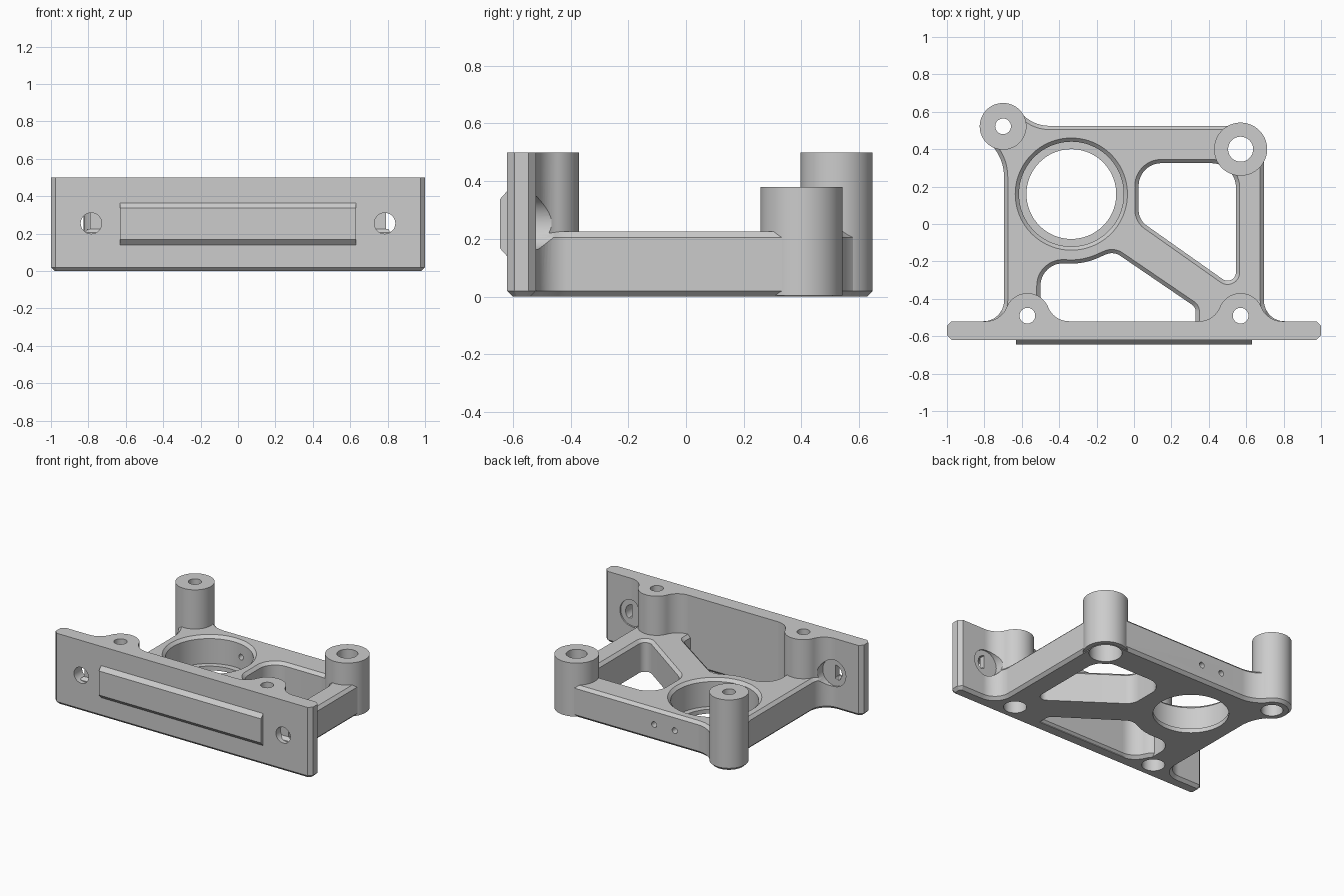
import bpy, bmesh, math
from mathutils import Vector, Matrix

cube = bpy.data.objects.get("Cube")
if cube:
    bpy.data.objects.remove(cube, do_unlink=True)

GREY = (0.604, 0.604, 0.604, 1)
grey = bpy.data.materials.new("machined grey")
grey.use_nodes = True
grey.diffuse_color = GREY
grey.node_tree.nodes["Principled BSDF"].inputs["Base Color"].default_value = GREY

ALONG_X = Matrix(((0, 0, 1, 0), (1, 0, 0, 0), (0, 1, 0, 0), (0, 0, 0, 1)))
ALONG_Y = Matrix.Rotation(math.pi / 2, 4, 'X')   # a level of -y


def circle(x, y, r, n=64):
    return [Vector((x + r * math.cos(a), y + r * math.sin(a)))
            for a in (2 * math.pi * i / n for i in range(n))]


def rounded(corners, steps=14):
    """Outline from (x, y, radius) corners."""
    out = []
    for i, (x, y, r) in enumerate(corners):
        p = Vector((x, y))
        if r == 0:
            out.append(p)
            continue
        u = (Vector(corners[i - 1][:2]) - p).normalized()
        v = (Vector(corners[(i + 1) % len(corners)][:2]) - p).normalized()
        half = u.angle(v) / 2
        t = r / math.tan(half)
        c = p + (u + v).normalized() * r / math.sin(half)
        a, b = p + u * t - c, p + v * t - c
        for k in range(steps + 1):
            out.append(c + a.lerp(b, k / steps).normalized() * r)
    return out


def inset(pts, d):
    out = []
    for i, p in enumerate(pts):
        e1 = (p - pts[i - 1]).normalized()
        e2 = (pts[(i + 1) % len(pts)] - p).normalized()
        n1, n2 = Vector((-e1.y, e1.x)), Vector((-e2.y, e2.x))
        out.append(p + (n1 + n2) * d / max(1 + n1.dot(n2), 0.5))
    return out


def prism(name, pts, levels, turn=None):
    """Solid through (height, inset) levels of one outline."""
    area = sum(pts[i - 1].x * p.y - pts[i - 1].y * p.x for i, p in enumerate(pts))
    if area < 0:
        pts = pts[::-1]
    bm = bmesh.new()
    rings = [[bm.verts.new((p.x, p.y, z)) for p in inset(pts, d)] for z, d in levels]
    n = len(pts)
    for lo, hi in zip(rings, rings[1:]):
        for i in range(n):
            j = (i + 1) % n
            bm.faces.new((lo[i], lo[j], hi[j], hi[i]))
    bm.faces.new(rings[0][::-1])
    bm.faces.new(rings[-1])
    if turn:
        bm.transform(turn)
    mesh = bpy.data.meshes.new(name)
    bm.to_mesh(mesh)
    bm.free()
    mesh.materials.append(grey)
    ob = bpy.data.objects.new(name, mesh)
    bpy.context.collection.objects.link(ob)
    return ob


def volume(mesh):
    bm = bmesh.new()
    bm.from_mesh(mesh)
    v = bm.calc_volume()
    bm.free()
    return v


def cut(ob, cutters):
    """Subtract each cutter, keeping the first solver result that is sound."""
    bpy.context.view_layer.objects.active = ob
    for c in cutters:
        before, start = ob.data.copy(), volume(ob.data)
        for solver in ('EXACT', 'MANIFOLD', 'FLOAT'):
            mod = ob.modifiers.new("cut", 'BOOLEAN')
            mod.operation, mod.solver, mod.object = 'DIFFERENCE', solver, c
            bpy.ops.object.modifier_apply(modifier=mod.name)
            if 0.5 * start < volume(ob.data) < start - 1e-7:
                break
            ob.data = before.copy()


C = 0.02                      # chamfer size
FRAME_TOP, TOP = 0.225, 0.5
BACK = -0.52                  # back face of the plate
TALL, SHORT = (-0.7, 0.522), (0.57, 0.4)

# Base frame outline with fillets into the posts and plate
outline = rounded([
    (-0.82, -0.59, 0), (-0.82, BACK, 0), (-0.695, BACK, 0.11),
    (-0.695, 0.36, 0.25), (-0.79, 0.45, 0), (-0.775, 0.595, 0), (-0.62, 0.615, 0),
    (-0.55, 0.525, 0.2), (0.695, 0.525, 0.12), (0.695, BACK, 0.11),
    (0.82, BACK, 0), (0.82, -0.59, 0)])
frame = prism("base_frame", outline,
              [(0, C), (C, 0), (FRAME_TOP - C, 0), (FRAME_TOP, C)])

# Plate, chamfered on its upright and bottom edges
c = 0.025
plate = prism("mounting_plate", [Vector(p) for p in (
    (-1 + c, -0.62), (1 - c, -0.62), (1, -0.62 + c), (1, BACK - c),
    (1 - c, BACK), (-1 + c, BACK), (-1, BACK - c), (-1, -0.62 + c))],
    [(0, C), (C, 0), (TOP, 0)])

# Locating rail on the front of the plate
rail = prism("front_rail", [Vector(p) for p in (
    (-0.6, 0.14), (-0.62, 0.14), (-0.645, 0.168),
    (-0.645, 0.337), (-0.62, 0.365), (-0.6, 0.365))],
    [(-0.63, 0), (0.63, 0)], ALONG_X)

# Rear posts
tall_post = prism("tall_post", circle(*TALL, 0.125), [(0, C), (C, 0), (TOP, 0)])
short_post = prism("short_post", circle(*SHORT, 0.142), [(0.004, 0), (0.38, 0)])


# Screw bosses that blend into the plate
def boss_outline(cx):
    r, cy = 0.12, -0.49
    fy = BACK + r
    d = math.sqrt(4 * r * r - (fy - cy) ** 2)
    tilt = math.asin((fy - cy) / (2 * r))
    right = [Vector((d - r * math.cos(a), fy - r * math.sin(a)))
             for a in (math.pi / 2 + (tilt - math.pi / 2) * i / 14 for i in range(15))]
    dome = [Vector((r * math.cos(a), cy + r * math.sin(a)))
            for a in (tilt + (math.pi - 2 * tilt) * i / 30 for i in range(1, 30))]
    left = [Vector((-p.x, p.y)) for p in reversed(right)]
    pts = [Vector((d, -0.57))] + right + dome + left + [Vector((-d, -0.57))]
    return [p + Vector((cx, 0)) for p in pts]


bosses = {x: prism(name, boss_outline(x), [(0, C), (C, 0), (TOP, 0)])
          for x, name in ((-0.57, "right_boss"), (0.57, "left_boss"))}

# Cutters: weight-saving pockets and stepped bearing bore
flare = [(FRAME_TOP - C, 0), (FRAME_TOP, -C), (0.3, -C)]
pockets = [
    prism("pocket_cutter", rounded([
        (0.025, 0.325, 0.12), (0.545, 0.325, 0.13),
        (0.545, -0.345, 0.045), (0.025, 0.022, 0.1)]), [(-0.1, 0)] + flare),
    prism("pocket_cutter", rounded([
        (-0.5, -0.535, 0), (-0.5, -0.205, 0.12), (-0.27, -0.215, 0.35),
        (-0.11, -0.145, 0.08), (0.33, -0.445, 0.045), (0.33, -0.535, 0)]),
        [(-0.1, 0)] + flare)]
bore = [prism("bore_cutter", circle(-0.335, 0.16, 0.24, 96), [(-0.1, 0), (0.3, 0)]),
        prism("bore_cutter", circle(-0.335, 0.16, 0.28, 96), [(0.03, 0)] + flare)]


# Cutters: screw holes with a counterbore from below
def screw(x, y, r, head):
    return [prism("screw_cutter", circle(x, y, r, 32), [(-0.1, 0), (0.6, 0)]),
            prism("screw_cutter", circle(x, y, head, 48), [(-0.1, 0), (0.12, 0)])]


tall_hole = screw(*TALL, 0.042, 0.07)
short_hole = screw(*SHORT, 0.067, 0.105)
boss_holes = {x: screw(x, -0.49, 0.042, 0.073) for x in bosses}

# Cutters: plate bolt holes and small set-screw holes in the rear wall
bolts, spots = [], []
for x in (-0.785, 0.785):
    bolts.append(prism("bolt_cutter", circle(x, 0.255, 0.056, 40),
                       [(0.3, 0), (0.7, 0)], ALONG_Y))
    spots.append(prism("spotface_cutter", circle(x, 0.255, 0.093, 48),
                       [(0.3, 0), (0.53, 0)], ALONG_Y))
pins = [prism("pin_cutter", circle(x, 0.115, 0.02, 20), [(-0.6, 0), (-0.4, 0)], ALONG_Y)
        for x in (-0.12, -0.28)]

# Cut every part
all_boss = [c for pair in boss_holes.values() for c in pair]
cut(frame, pockets + bore + tall_hole + short_hole + all_boss + spots + pins)
cut(plate, bolts + spots + all_boss)
cut(tall_post, tall_hole)
cut(short_post, short_hole)
for x, boss in bosses.items():
    cut(boss, boss_holes[x] + spots)

for c in pockets + bore + tall_hole + short_hole + all_boss + bolts + spots + pins:
    bpy.data.objects.remove(c, do_unlink=True)

# Smooth round walls, crisp edges
bpy.ops.object.select_all(action='DESELECT')
for ob in [frame, plate, rail, tall_post, short_post, *bosses.values()]:
    ob.select_set(True)
bpy.context.view_layer.objects.active = frame
bpy.ops.object.shade_smooth_by_angle(angle=math.radians(30))
